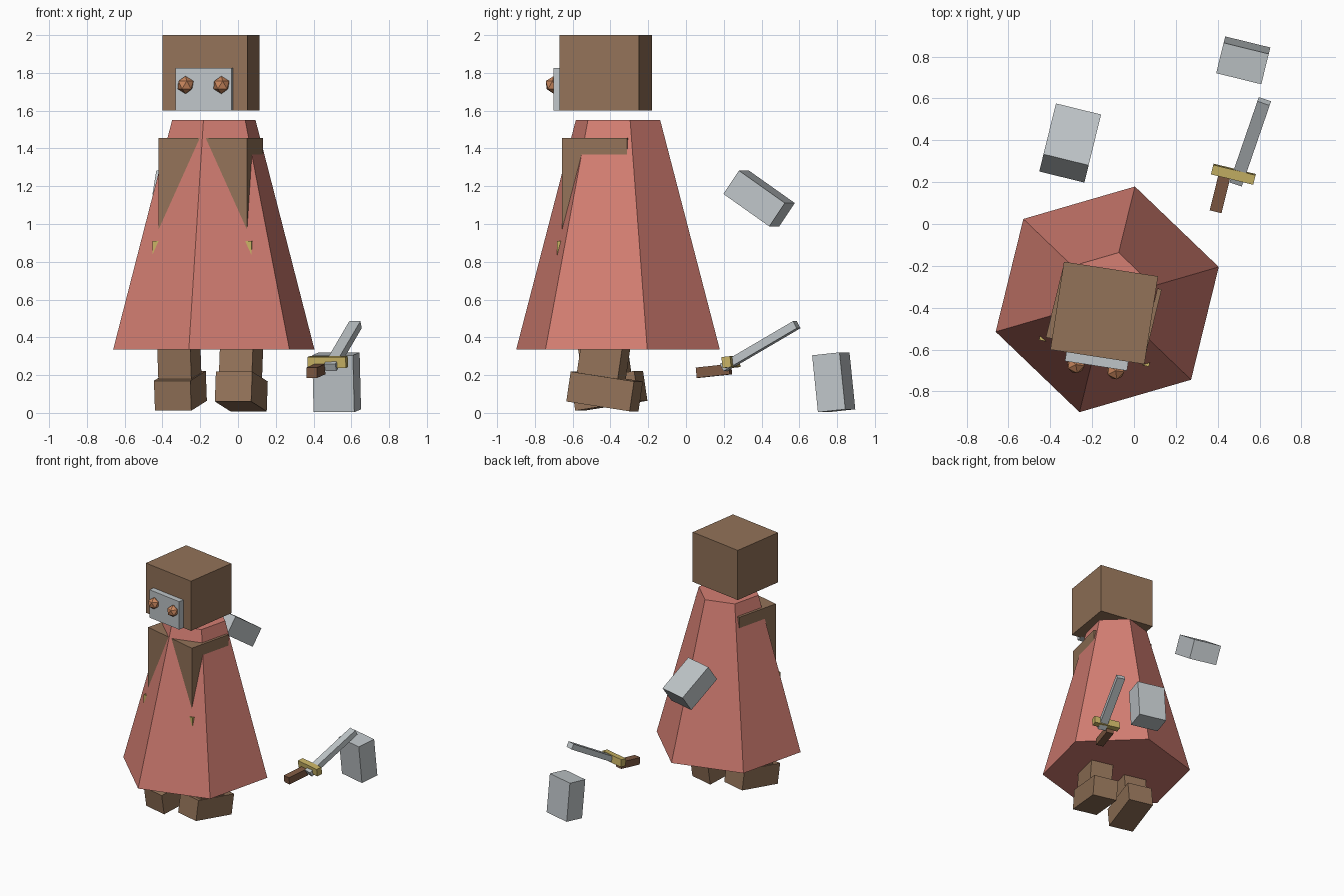
import bpy, bmesh
from math import radians, sin, cos, pi
from mathutils import Matrix, Vector

cube = bpy.data.objects.get("Cube")
if cube:
    bpy.data.objects.remove(cube, do_unlink=True)


def material(name, rgb):
    m = bpy.data.materials.new(name)
    m.use_nodes = True
    m.diffuse_color = (*rgb, 1)
    m.node_tree.nodes["Principled BSDF"].inputs["Base Color"].default_value = (*rgb, 1)
    return m


BROWN = material("brown fur", (0.29, 0.17, 0.098))
RED = material("faded red cloth", (0.66, 0.21, 0.17))
GREY = material("light grey", (0.52, 0.56, 0.58))
GOLD = material("gold", (0.58, 0.45, 0.13))
ORANGE = material("copper orange", (0.58, 0.24, 0.11))
GRIP = material("dark grip brown", (0.21, 0.10, 0.055))


def place(loc, yaw=0, pitch=0):
    """Transform: pitch about x, then yaw about z, then move (degrees)."""
    return (Matrix.Translation(loc) @ Matrix.Rotation(radians(yaw), 4, "Z")
            @ Matrix.Rotation(radians(pitch), 4, "X"))


def finish(name, bm, mat, matrix):
    bmesh.ops.recalc_face_normals(bm, faces=bm.faces)
    mesh = bpy.data.meshes.new(name)
    bm.to_mesh(mesh)
    bm.free()
    mesh.materials.append(mat)
    ob = bpy.data.objects.new(name, mesh)
    ob.matrix_world = matrix
    bpy.context.collection.objects.link(ob)
    return ob


def box(name, size, mat, matrix, centre=(0, 0, 0)):
    bm = bmesh.new()
    bmesh.ops.create_cube(bm, size=1)
    bmesh.ops.scale(bm, vec=size, verts=bm.verts)
    bmesh.ops.translate(bm, vec=centre, verts=bm.verts)
    return finish(name, bm, mat, matrix)


TURN = -13.8
body = place((-0.128, -0.36, 0), TURN)

# Robe: six-sided tapered cone, closed at both ends
bm = bmesh.new()
rings = []
for radius, z in ((0.555, 0.335), (0.23, 1.55)):
    angles = [pi / 6 + k * pi / 3 for k in range(6)]
    rings.append([bm.verts.new((radius * cos(a), radius * sin(a), z)) for a in angles])
low, high = rings
for k in range(6):
    n = (k + 1) % 6
    bm.faces.new((low[k], low[n], high[n], high[k]))
bm.faces.new(low[::-1])
bm.faces.new(high)
finish("robe", bm, RED, body)

# Torso and belt, whose corners break through the robe
box("torso", (0.483, 0.354, 0.9), BROWN, body, (0, -0.069, 1.005))
box("belt", (0.54, 0.4, 0.1), GOLD, body, (0, -0.065, 0.86))

# Head with muzzle plate and faceted eyes
head = place((-0.1425, -0.425, 1.8), -8.8)
box("head", (0.455, 0.425, 0.4), BROWN, head)
box("face_plate", (0.3, 0.06, 0.225), GREY, head, (0, -0.226, -0.0875))
for side, x in (("right", -0.096), ("left", 0.096)):
    bm = bmesh.new()
    bmesh.ops.create_icosphere(bm, subdivisions=1, radius=0.047)
    finish(side + "_eye", bm, ORANGE, head @ Matrix.Translation((x, -0.264, -0.064)))

# Legs and boots in a walking pose
for side, loc, pitch, shift in (("left", (0.0175, -0.431, 0.1135), -8.6, -0.03),
                                ("right", (-0.305, -0.407, 0.117), 8.6, 0.0)):
    foot = place(loc, TURN, pitch)
    box(side + "_boot", (0.198, 0.349, 0.16), BROWN, foot)
    box(side + "_leg", (0.18, 0.225, 0.4), BROWN, foot, (0, shift, 0.2))

# Loose gauntlets
gauntlet = (0.222, 0.15, 0.303)
box("left_gauntlet", gauntlet, GREY, place((0.522, 0.782, 0.162), TURN, 6))
box("right_gauntlet", gauntlet, GREY, place((-0.305, 0.387, 1.135), TURN, 55.5))

# Sword
box("sword_grip", (0.058, 0.18, 0.055), GRIP, place((0.412, 0.148, 0.222), TURN, 6))
box("sword_guard", (0.208, 0.047, 0.058), GOLD, place((0.475, 0.238, 0.269), TURN, 6))
start, tip = Vector((0.485, 0.2, 0.24)), Vector((0.626, 0.585, 0.467))
box("sword_blade", (0.062, (tip - start).length, 0.043), GREY,
    place((start + tip) / 2, -19, 29))
